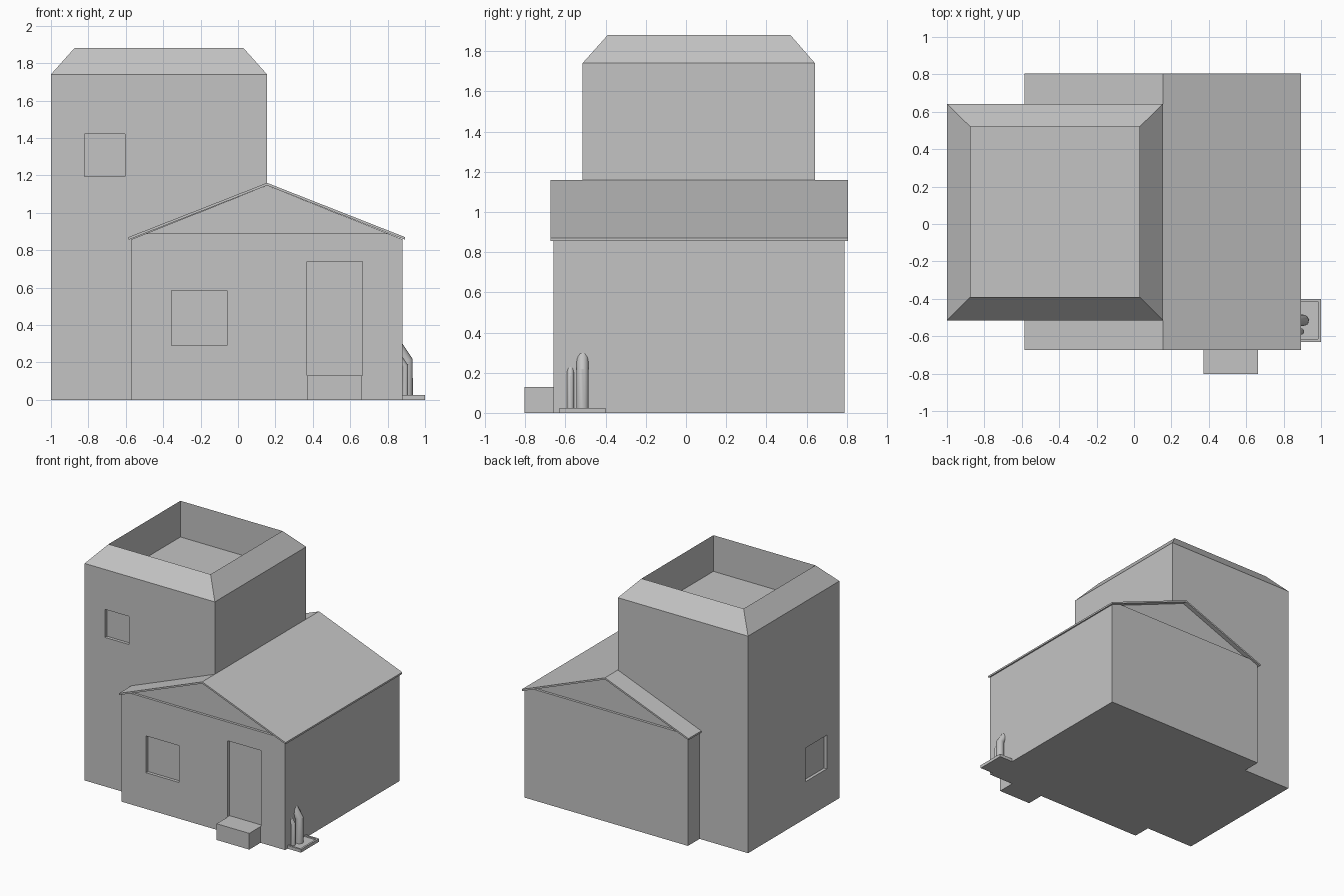
import bpy
import bmesh

cube = bpy.data.objects.get("Cube")
if cube:
    bpy.data.objects.remove(cube, do_unlink=True)

# One plain plaster grey for the whole building
grey = bpy.data.materials.new("plaster_grey")
grey.use_nodes = True
colour = (0.55, 0.55, 0.55, 1)
grey.diffuse_color = colour
grey.node_tree.nodes["Principled BSDF"].inputs["Base Color"].default_value = colour


def finish(name, bm):
    bmesh.ops.recalc_face_normals(bm, faces=bm.faces)
    mesh = bpy.data.meshes.new(name)
    bm.to_mesh(mesh)
    bm.free()
    mesh.materials.append(grey)
    obj = bpy.data.objects.new(name, mesh)
    bpy.context.collection.objects.link(obj)
    return obj


def loft(name, rings):
    """Stack rectangles (x0, x1, y0, y1, z) and cap both ends."""
    bm = bmesh.new()
    loops = [[bm.verts.new((x, y, z)) for x, y in ((a, c), (b, c), (b, d), (a, d))]
             for a, b, c, d, z in rings]
    bm.faces.new(loops[0])
    bm.faces.new(loops[-1])
    for low, high in zip(loops, loops[1:]):
        for i in range(4):
            j = (i + 1) % 4
            bm.faces.new((low[i], low[j], high[j], high[i]))
    return finish(name, bm)


def box(name, x0, x1, y0, y1, z0, z1):
    return loft(name, [(x0, x1, y0, y1, z0), (x0, x1, y0, y1, z1)])


def prism(name, outline, y0, y1):
    """Extrude an x-z outline along y."""
    bm = bmesh.new()
    face = bm.faces.new([bm.verts.new((x, y0, z)) for x, z in outline])
    out = bmesh.ops.extrude_face_region(bm, geom=[face])
    verts = [v for v in out["geom"] if isinstance(v, bmesh.types.BMVert)]
    bmesh.ops.translate(bm, verts=verts, vec=(0, y1 - y0, 0))
    return finish(name, bm)


def recess(obj, *extent):
    """Cut a shallow box-shaped opening into a wall."""
    cutter = box("recess_cutter", *extent)
    cutter.hide_render = True
    mod = obj.modifiers.new("recess", "BOOLEAN")
    mod.operation = "DIFFERENCE"
    mod.solver = "EXACT"
    mod.object = cutter
    bpy.context.view_layer.objects.active = obj
    bpy.ops.object.modifier_apply(modifier=mod.name)
    bpy.data.objects.remove(cutter, do_unlink=True)


def pipe(name, points, radius):
    """Round pipe following a bent path."""
    curve = bpy.data.curves.new(name, "CURVE")
    curve.dimensions = "3D"
    curve.bevel_depth = radius
    curve.bevel_resolution = 6
    curve.use_fill_caps = True
    spline = curve.splines.new("POLY")
    spline.points.add(len(points) - 1)
    for p, co in zip(spline.points, points):
        p.co = (*co, 1)
    curve.materials.append(grey)
    obj = bpy.data.objects.new(name, curve)
    bpy.context.collection.objects.link(obj)
    bpy.ops.object.select_all(action="DESELECT")
    obj.select_set(True)
    bpy.context.view_layer.objects.active = obj
    bpy.ops.object.convert(target="MESH")
    bpy.ops.object.shade_smooth_by_angle()


DEPTH = 0.025

# Tower with chamfered parapet and sunken flat roof
outer = (-1.0, 0.155, -0.515, 0.642)
inner = (-0.875, 0.03, -0.39, 0.52)
tower = loft("tower", [(*outer, 0), (*outer, 1.74), (*inner, 1.88), (*inner, 1.59)])
recess(tower, -0.82, -0.605, -0.7, outer[2] + DEPTH, 1.195, 1.42)
recess(tower, -1.2, outer[0] + DEPTH, -0.355, -0.085, 0.295, 0.565)

# House walls, with window and door openings
front, back = -0.66, 0.79
house = prism("house_walls", [(-0.57, 0), (0.88, 0), (0.88, 0.858), (0.80, 0.89),
                              (-0.49, 0.89), (-0.57, 0.858)], front, back)
recess(house, -0.355, -0.06, -0.9, front + DEPTH, 0.29, 0.585)
recess(house, 0.37, 0.665, -0.9, front + DEPTH, 0.13, 0.74)

# Slightly recessed gables
prism("gables", [(-0.49, 0.89), (0.80, 0.89), (0.155, 1.146)], front + 0.02, back - 0.02)

# Thin pitched roof
prism("roof", [(-0.585, 0.856), (0.155, 1.146), (0.893, 0.856),
               (0.893, 0.87), (0.155, 1.16), (-0.585, 0.87)], -0.674, 0.805)

# Door step
box("door_step", 0.372, 0.662, -0.803, front, 0, 0.13)

# Utility tray and two pipes bending into the side wall
loft("utility_tray", [(0.87, 1.0, -0.63, -0.4, 0), (0.87, 1.0, -0.63, -0.4, 0.025),
                      (0.88, 0.985, -0.615, -0.415, 0.025),
                      (0.88, 0.985, -0.615, -0.415, 0.015)])
for name, x, y, bend, radius in (("large_pipe", 0.905, -0.515, 0.21, 0.03),
                                 ("small_pipe", 0.893, -0.575, 0.18, 0.017)):
    pipe(name, [(x, y, 0.01), (x, y, bend), (x - 0.06, y, bend + 0.087)], radius)
